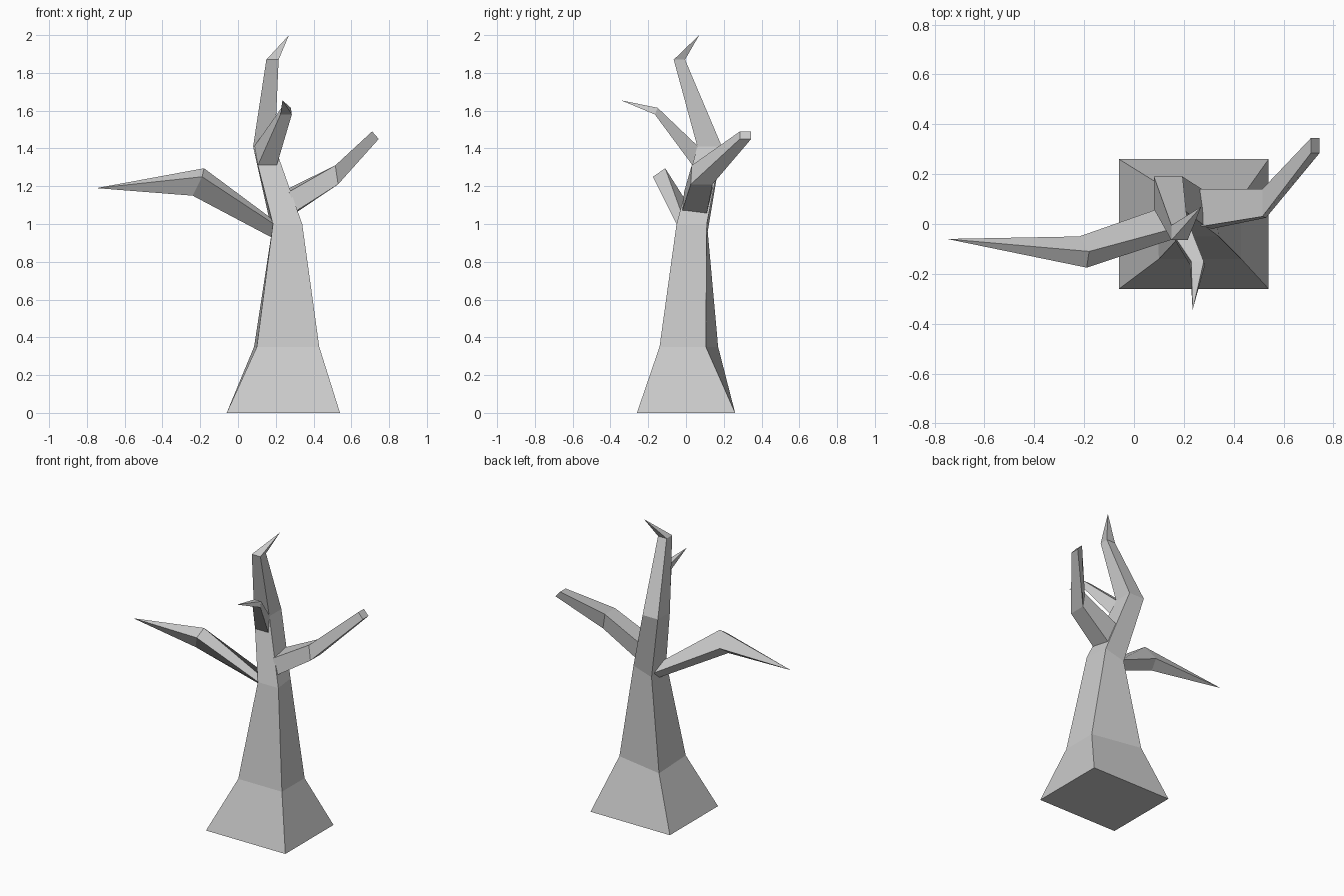
import bpy, bmesh


def loft(name, rings, tip=None):
    """Join four-sided rings in order; end in a point or a flat cap."""
    bm = bmesh.new()
    loops = [[bm.verts.new(p) for p in ring] for ring in rings]
    for a, b in zip(loops, loops[1:]):
        for i in range(4):
            j = (i + 1) % 4
            bm.faces.new((a[i], a[j], b[j], b[i]))
    bm.faces.new(loops[0][::-1])
    end = loops[-1]
    if tip:
        t = bm.verts.new(tip)
        for i in range(4):
            bm.faces.new((end[i], end[(i + 1) % 4], t))
    else:
        bm.faces.new(end)
    bmesh.ops.recalc_face_normals(bm, faces=bm.faces)
    mesh = bpy.data.meshes.new(name)
    bm.to_mesh(mesh)
    bm.free()
    obj = bpy.data.objects.new(name, mesh)
    bpy.context.collection.objects.link(obj)
    return obj


def rect(x0, x1, y0, y1, z):
    return [(x0, y0, z), (x1, y0, z), (x1, y1, z), (x0, y1, z)]


# Trunk: flared base, leaning upper part and bent pointed top
loft("trunk", [
    rect(-0.06, 0.54, -0.26, 0.26, 0),
    [(0.10, -0.14, 0.35), (0.43, -0.14, 0.35), (0.43, 0.105, 0.35), (0.085, 0.17, 0.35)],
    [(0.185, -0.05, 1.0), (0.34, -0.05, 1.0), (0.32, 0.11, 1.0), (0.18, 0.115, 0.96)],
    rect(0.08, 0.195, 0.06, 0.19, 1.41),
    rect(0.15, 0.215, -0.065, -0.005, 1.87),
], tip=(0.27, 0.07, 2.0))

# Long left branch: rings run top, front, bottom, back
loft("left_branch", [
    [(0.19, -0.01, 1.02), (0.19, -0.05, 1.0), (0.185, 0.04, 0.925), (0.18, 0.09, 0.98)],
    [(-0.18, -0.11, 1.295), (-0.19, -0.175, 1.25), (-0.24, -0.115, 1.15), (-0.22, -0.05, 1.20)],
], tip=(-0.75, -0.06, 1.19))

# Blunt right branch: rings run bottom front, bottom back, top back, top front
loft("right_branch", [
    [(0.31, -0.02, 1.07), (0.30, 0.11, 1.055), (0.25, 0.14, 1.18), (0.27, -0.01, 1.17)],
    [(0.53, 0.025, 1.21), (0.53, 0.14, 1.21), (0.515, 0.14, 1.31), (0.515, 0.03, 1.31)],
    [(0.745, 0.285, 1.45), (0.745, 0.345, 1.45), (0.71, 0.345, 1.49), (0.71, 0.285, 1.49)],
])

# Small front branch: rings run bottom left, bottom right, top right, top left
loft("front_branch", [
    [(0.105, 0.035, 1.31), (0.205, 0.035, 1.31), (0.195, 0.065, 1.41), (0.085, 0.065, 1.41)],
    [(0.225, -0.165, 1.58), (0.285, -0.165, 1.58), (0.28, -0.15, 1.615), (0.23, -0.15, 1.615)],
], tip=(0.235, -0.345, 1.655))
